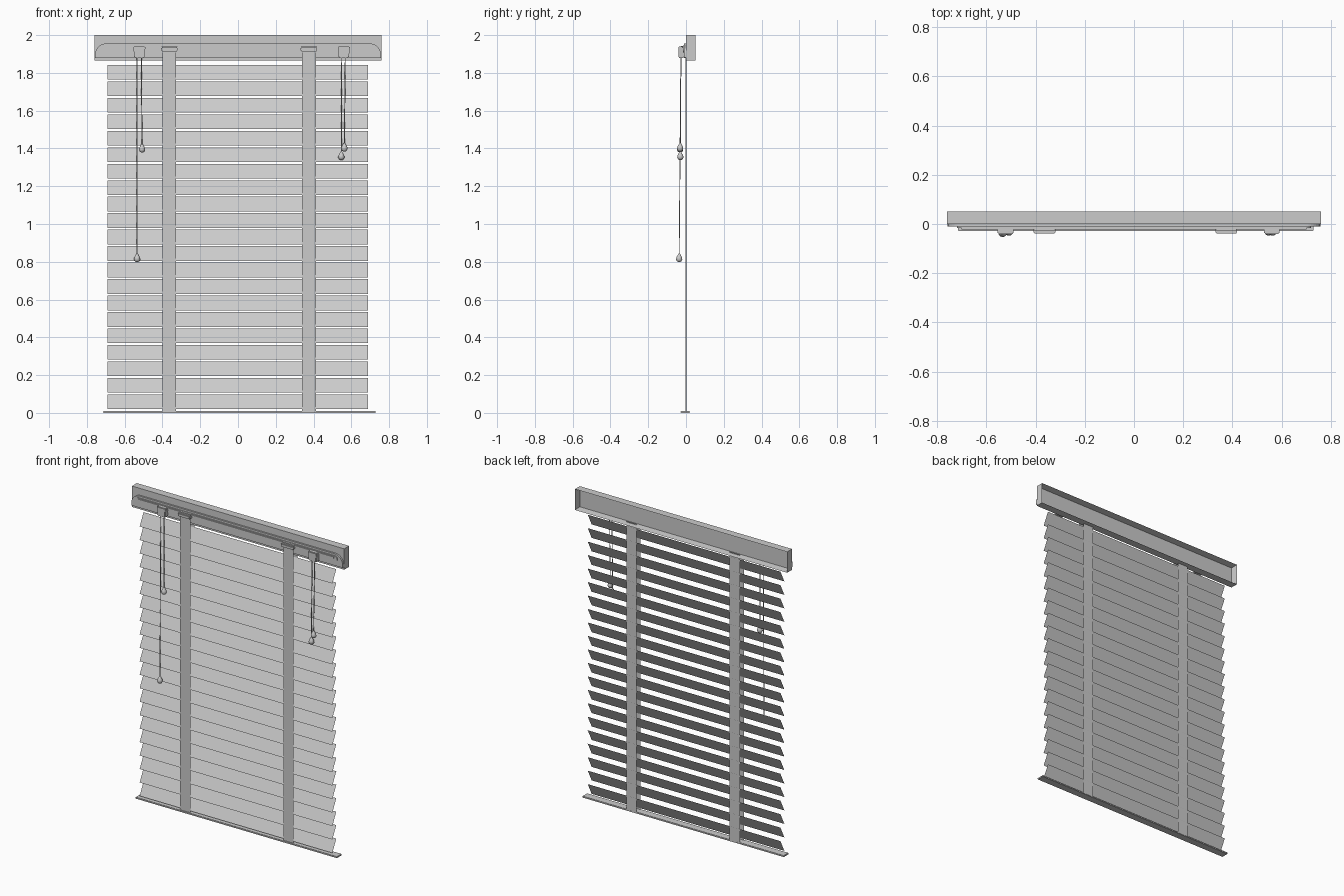
import bpy, bmesh, math
from mathutils import Vector

old = bpy.data.objects.get("Cube")
if old:
    bpy.data.objects.remove(old, do_unlink=True)

grey = bpy.data.materials.new("soft grey")
grey.use_nodes = True
grey.diffuse_color = (0.6, 0.6, 0.6, 1)
grey.node_tree.nodes["Principled BSDF"].inputs["Base Color"].default_value = (0.6, 0.6, 0.6, 1)


def finish(name, bm):
    mesh = bpy.data.meshes.new(name)
    bm.to_mesh(mesh)
    bm.free()
    mesh.materials.append(grey)
    obj = bpy.data.objects.new(name, mesh)
    bpy.context.collection.objects.link(obj)


def box(name, x, y, z, bevel=0, taper=1):
    """Box from (min, max) ranges; taper narrows its lower end in x."""
    bm = bmesh.new()
    bmesh.ops.create_cube(bm, size=1)
    lo, hi = Vector((x[0], y[0], z[0])), Vector((x[1], y[1], z[1]))
    for v in bm.verts:
        if v.co.z < 0:
            v.co.x *= taper
        v.co = (lo + hi) / 2 + v.co * (hi - lo)
    if bevel:
        bmesh.ops.bevel(bm, geom=bm.edges[:], offset=bevel, segments=2, affect='EDGES')
    finish(name, bm)


def sheet(name, x, y, z):
    """Thin strip whose lower edge is at y[0], z[0] and upper edge at y[1], z[1]."""
    bm = bmesh.new()
    corners = [(x[0], y[0], z[0]), (x[1], y[0], z[0]), (x[1], y[1], z[1]), (x[0], y[1], z[1])]
    bm.faces.new([bm.verts.new(c) for c in corners])
    finish(name, bm)


def extrude_front(name, outline, y_back, depth):
    """Extrude an x-z outline towards the front."""
    bm = bmesh.new()
    face = bm.faces.new([bm.verts.new((x, y_back, z)) for x, z in outline])
    ext = bmesh.ops.extrude_face_region(bm, geom=[face])
    verts = [g for g in ext["geom"] if isinstance(g, bmesh.types.BMVert)]
    bmesh.ops.translate(bm, verts=verts, vec=(0, -depth, 0))
    bmesh.ops.recalc_face_normals(bm, faces=bm.faces[:])
    finish(name, bm)


def rounded_outline(half, bottom, top, top_radius, bottom_radius):
    """Bar outline with separately rounded upper and lower corners."""
    pts = []
    for quarter, (sx, sz) in enumerate(((1, 1), (-1, 1), (-1, -1), (1, -1))):
        r = top_radius if sz > 0 else bottom_radius
        cz = top - r if sz > 0 else bottom + r
        for i in range(9):
            a = math.radians(quarter * 90 + i * 90 / 8)
            pts.append((sx * (half - r) + r * math.cos(a), cz + r * math.sin(a)))
    return pts


# Headrail: channel open at the back
bm = bmesh.new()
bmesh.ops.create_cube(bm, size=1)
for v in bm.verts:
    v.co = Vector((v.co.x * 1.52, v.co.y * 0.05 + 0.026, v.co.z * 0.135 + 1.9325))
back = max(bm.faces, key=lambda f: f.calc_center_median().y)
bmesh.ops.inset_region(bm, faces=[back], thickness=0.005, use_even_offset=True)
bmesh.ops.translate(bm, verts=back.verts[:], vec=(0, -0.044, 0))
finish("headrail", bm)

# Front valance with a raised centre strip and cord track
extrude_front("valance_plate", rounded_outline(0.757, 1.88, 1.956, 0.06, 0.002), 0.002, 0.012)
extrude_front("valance_strip", rounded_outline(0.72, 1.908, 1.944, 0.017, 0.017), -0.009, 0.007)
box("cord_track", (-0.70, 0.70), (-0.022, -0.015), (1.931, 1.940))

# Slats: thin sheets with the lower edge towards the front
pitch = 0.0872
for i in range(21):
    bottom = 0.02 + i * pitch
    sheet("slat", (-0.691, 0.689), (-0.019, 0.021), (bottom, bottom + 0.078))

box("bottom_rail", (-0.715, 0.729), (-0.029, 0.021), (0, 0.010), bevel=0.002)


def cord(name, top, end, radius):
    """Round cord between two points."""
    curve = bpy.data.curves.new(name, 'CURVE')
    curve.dimensions = '3D'
    curve.bevel_depth = radius
    curve.bevel_resolution = 1
    line = curve.splines.new('POLY')
    line.points.add(1)
    line.points[0].co = (*top, 1)
    line.points[1].co = (*end, 1)
    curve.materials.append(grey)
    bpy.context.collection.objects.link(bpy.data.objects.new(name, curve))


# Ladder tapes with their lift cords and top clips
for x in (-0.3635, 0.3755):
    width = (x - 0.0365, x + 0.0365)
    sheet("front_tape", width, (-0.021, -0.021), (0.008, 1.925))
    sheet("back_tape", width, (0.0205, 0.0205), (0.008, 1.875))
    cord("lift_cord", (x, 0, 1.88), (x, 0, 0.008), 0.003)
    box("tape_clip", (x - 0.044, x + 0.044), (-0.038, -0.009), (1.914, 1.936), bevel=0.004)
    box("clip_lip", (x - 0.042, x + 0.042), (-0.026, -0.009), (1.932, 1.943))


def tassel(x, y, z):
    """Teardrop knob spun around the vertical axis."""
    profile = [(0, -0.022), (0.011, -0.019), (0.017, -0.008), (0.015, 0.004),
               (0.008, 0.016), (0.004, 0.024), (0, 0.025)]
    bm = bmesh.new()
    vs = [bm.verts.new((x + r, y, z + h)) for r, h in profile]
    edges = [bm.edges.new(pair) for pair in zip(vs, vs[1:])]
    bmesh.ops.spin(bm, geom=vs + edges, cent=(x, y, z), axis=(0, 0, 1),
                   angle=math.tau, steps=14)
    bmesh.ops.remove_doubles(bm, verts=bm.verts[:], dist=0.0005)
    bmesh.ops.recalc_face_normals(bm, faces=bm.faces[:])
    for f in bm.faces:
        f.smooth = True
    finish("tassel", bm)


# Cord locks, cords and tassels
for x in (-0.522, 0.560):
    box("cord_lock", (x - 0.032, x + 0.032), (-0.041, -0.009), (1.880, 1.940),
        bevel=0.004, taper=0.85)
for top_x, x, y, z in ((-0.534, -0.534, -0.036, 0.82), (-0.512, -0.508, -0.031, 1.40),
                       (0.549, 0.547, -0.030, 1.36), (0.568, 0.563, -0.031, 1.405)):
    cord("pull_cord", (top_x, -0.027, 1.89), (x, y, z + 0.02), 0.0025)
    tassel(x, y, z)
